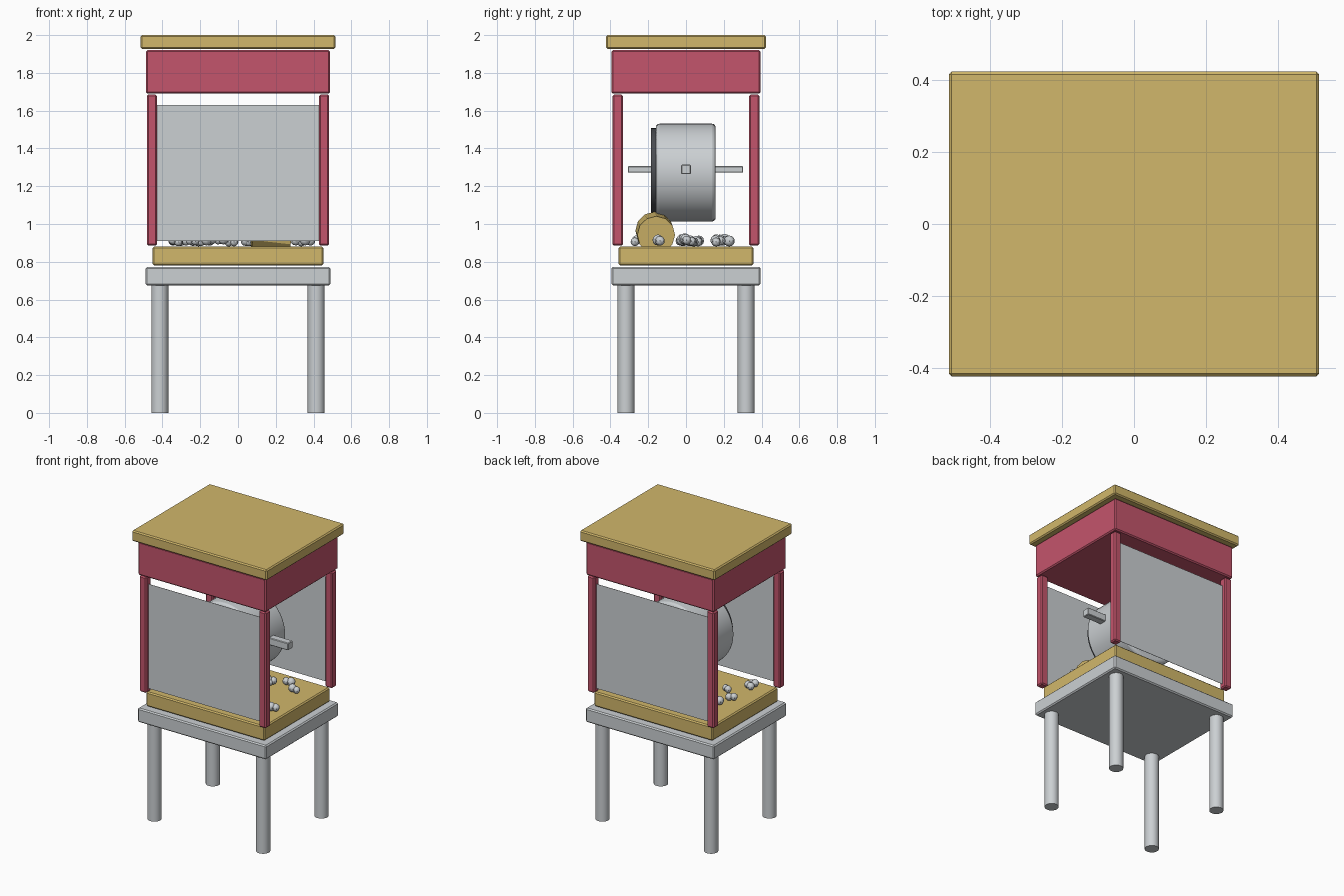
import bpy, math, random
from mathutils import Vector

cube = bpy.data.objects.get("Cube")
if cube:
    bpy.data.objects.remove(cube, do_unlink=True)


def material(name, rgb):
    m = bpy.data.materials.new(name)
    m.use_nodes = True
    color = (*rgb, 1)
    m.diffuse_color = color
    m.node_tree.nodes["Principled BSDF"].inputs["Base Color"].default_value = color
    return m


GOLD = material("warm gold", (0.64, 0.475, 0.145))
RED = material("rose red", (0.55, 0.09, 0.15))
GREY = material("light grey", (0.60, 0.63, 0.65))
DARK = material("dark grey", (0.07, 0.075, 0.085))


def finish(obj, name, mat, bevel=0, segments=1, smooth=False):
    obj.name = name
    obj.data.materials.append(mat)
    if bevel:
        mod = obj.modifiers.new("soft edges", "BEVEL")
        mod.width = bevel
        mod.segments = segments
        mod.limit_method = "ANGLE"
        mod.angle_limit = math.radians(40)
    if smooth:
        bpy.ops.object.shade_smooth_by_angle(angle=math.radians(40))
    return obj


def box(name, low, high, mat, bevel=0.008):
    low, high = Vector(low), Vector(high)
    bpy.ops.mesh.primitive_cube_add(size=1, location=(low + high) / 2)
    obj = bpy.context.object
    for v in obj.data.vertices:
        v.co = Vector(a * b for a, b in zip(v.co, high - low))
    return finish(obj, name, mat, bevel)


def slab(name, half_x, half_y, z0, z1, mat):
    return box(name, (-half_x, -half_y, z0), (half_x, half_y, z1), mat)


def cylinder(name, start, end, radius, mat, sides=32, bevel=0, smooth=True):
    start, end = Vector(start), Vector(end)
    axis = end - start
    bpy.ops.mesh.primitive_cylinder_add(vertices=sides, radius=radius, depth=axis.length,
                                        location=(start + end) / 2)
    obj = bpy.context.object
    obj.rotation_euler = axis.to_track_quat("Z", "Y").to_euler()
    return finish(obj, name, mat, bevel, 3, smooth)


# Table, tray, canopy and roof
slab("table_top", 0.49, 0.395, 0.675, 0.772, GREY)
slab("serving_tray", 0.452, 0.357, 0.78, 0.88, GOLD)
slab("canopy", 0.487, 0.395, 1.69, 1.92, RED)
slab("roof", 0.515, 0.424, 1.927, 2.0, GOLD)

# Legs and corner posts
for sx, x_name in ((-1, "right"), (1, "left")):
    for sy, y_name in ((-1, "front"), (1, "back")):
        corner = f"{y_name}_{x_name}"
        x, y = 0.414 * sx, 0.318 * sy
        cylinder(corner + "_leg", (x, y, 0), (x, y, 0.68), 0.045, GREY, 24)
        px, py, h = 0.456 * sx, 0.361 * sy, 0.027
        box(corner + "_post", (px - h, py - h, 0.885), (px + h, py + h, 1.685), RED)

# Front and back panes
for sy, y_name in ((-1, "front"), (1, "back")):
    y = 0.361 * sy
    box(y_name + "_pane", (-0.432, y - 0.001, 0.91), (0.432, y + 0.001, 1.63), GREY, 0)

# Kettle with lid, axle and side handle
cylinder("kettle", (0, -0.16, 1.272), (0, 0.157, 1.272), 0.259, GREY, 48, 0.02)
cylinder("kettle_lid", (0, -0.186, 1.28), (0, -0.155, 1.28), 0.228, DARK, 48)
box("kettle_axle", (-0.016, -0.308, 1.273), (0.016, 0.303, 1.306), GREY, 0.003)
box("kettle_handle", (0.2, -0.026, 1.264), (0.4, 0.026, 1.314), GREY, 0.004)

# Scoop lying on the tray
cylinder("scoop", (0.08, -0.168, 0.965), (0.28, -0.158, 0.942), 0.1, GOLD, 12, smooth=False)

# Popped kernels: loose ones near the open sides, then a scattered pile
random.seed(4)
spots = [(0.23, 0.22), (0.32, 0.16), (0.13, 0.17), (0.37, -0.14),
         (-0.24, -0.1), (-0.33, -0.03), (-0.33, -0.22), (-0.33, -0.26), (-0.29, 0.07)]
spots += [(random.uniform(-0.25, 0.15), random.uniform(-0.04, 0.22)) for _ in range(10)]
for i, (x, y) in enumerate(spots):
    for side in (-1, 1):
        r = random.uniform(0.022, 0.03)
        bpy.ops.mesh.primitive_uv_sphere_add(
            segments=8, ring_count=6, radius=r,
            location=(x + side * 0.014, y + side * random.uniform(-0.012, 0.012),
                      0.88 + r + random.uniform(0, 0.012)))
        finish(bpy.context.object, f"kernel_{i}_{'a' if side < 0 else 'b'}", GREY, smooth=True)
